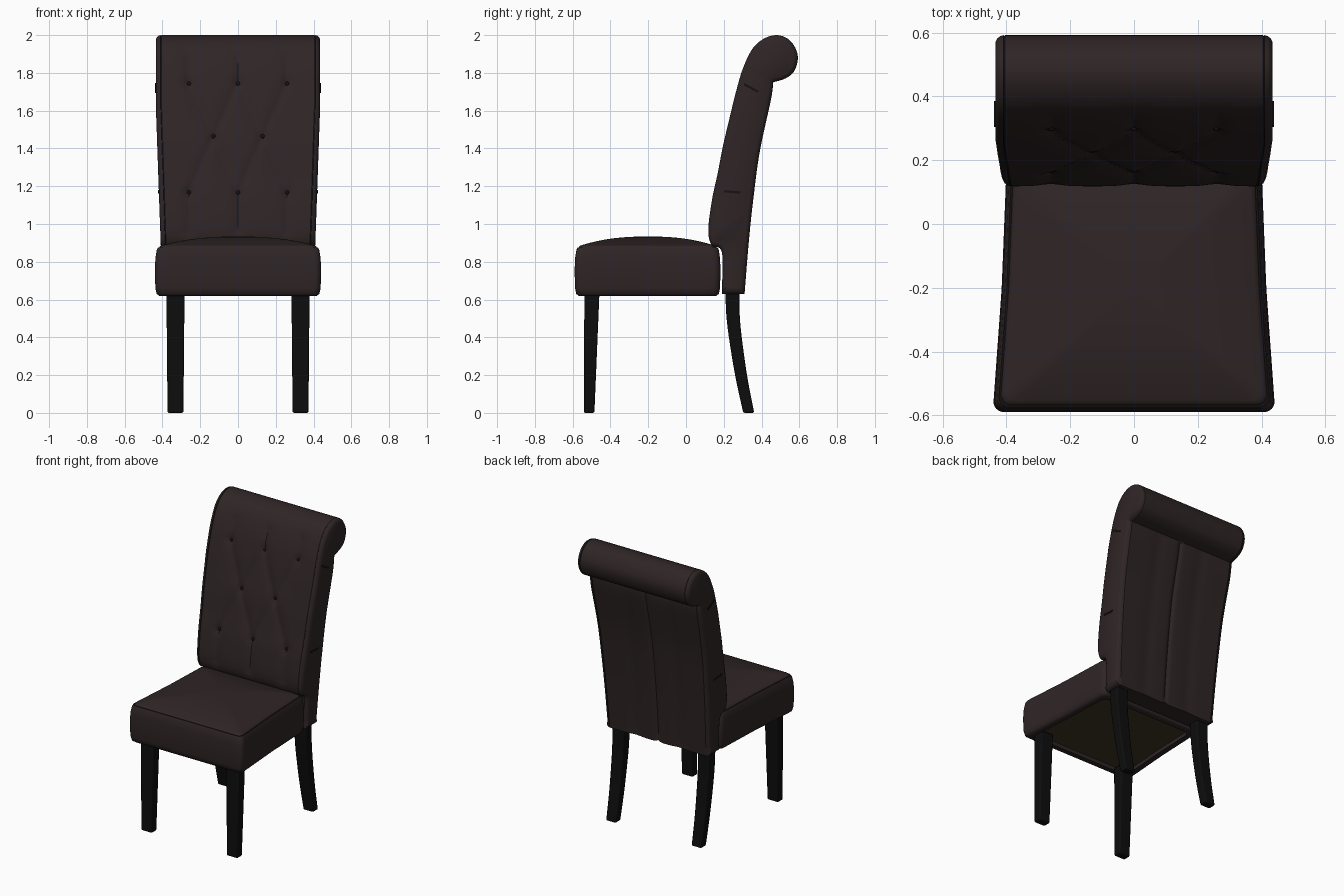
import bpy, bmesh, math
from mathutils import Vector

if "Cube" in bpy.data.objects:
    bpy.data.objects.remove(bpy.data.objects["Cube"])


def material(name, rgb):
    m = bpy.data.materials.new(name)
    m.diffuse_color = (*rgb, 1)
    m.use_nodes = True
    m.node_tree.nodes["Principled BSDF"].inputs["Base Color"].default_value = m.diffuse_color
    return m


LEATHER = material("dark brown leather", (0.028, 0.018, 0.019))
SEAM = material("seam black", (0.008, 0.006, 0.006))
WOOD = material("black wood", (0.004, 0.004, 0.004))
LINING = material("olive lining", (0.045, 0.035, 0.015))


def make(name, bm, mats, angle=40):
    bmesh.ops.recalc_face_normals(bm, faces=bm.faces[:])
    me = bpy.data.meshes.new(name)
    bm.to_mesh(me)
    bm.free()
    ob = bpy.data.objects.new(name, me)
    bpy.context.collection.objects.link(ob)
    for m in mats:
        me.materials.append(m)
    bpy.ops.object.select_all(action='DESELECT')
    ob.select_set(True)
    bpy.context.view_layer.objects.active = ob
    bpy.ops.object.shade_smooth_by_angle(angle=math.radians(angle))
    return ob


def loft(bm, rings, dark=(), caps=True):
    """Skin closed rings of points; bands listed in dark use material 1."""
    vr = [[bm.verts.new(p) for p in r] for r in rings]
    n = len(vr[0])
    for k in range(len(vr) - 1):
        for i in range(n):
            j = (i + 1) % n
            f = bm.faces.new((vr[k][i], vr[k][j], vr[k + 1][j], vr[k + 1][i]))
            f.material_index = 1 if k in dark else 0
    if caps:
        bm.faces.new(vr[0])
        bm.faces.new(vr[-1])
    return vr


def spline(pts, steps):
    p = [Vector(q) for q in pts]
    p = [p[0] * 2 - p[1]] + p + [p[-1] * 2 - p[-2]]
    out = []
    for a, b, c, d in zip(p, p[1:], p[2:], p[3:]):
        for s in range(steps):
            t = s / steps
            out.append(0.5 * (2 * b + (c - a) * t + (2 * a - 5 * b + 4 * c - d) * t * t
                              + (3 * b - a - 3 * c + d) * t ** 3))
    return out + [Vector(pts[-1])]


# Backrest: side profile (y, z) with a rolled top
front = spline([(.19, .63), (.19, .85), (.135, .89), (.118, .97), (.138, 1.13), (.168, 1.27),
                (.195, 1.41), (.228, 1.55), (.262, 1.69), (.30, 1.82), (.35, 1.925), (.41, 1.98),
                (.48, 2.0), (.54, 1.98), (.58, 1.93), (.592, 1.87), (.57, 1.805), (.525, 1.77),
                (.462, 1.75)], 7)
rear = spline([(.462, 1.75), (.45, 1.66), (.39, 1.38), (.355, 1.12), (.332, .9), (.31, .63)], 8)
prof = front + rear[1:]
inward = []
for i, p in enumerate(prof):
    t = (prof[(i + 1) % len(prof)] - prof[i - 1]).normalized()
    inward.append(Vector((t.y, -t.x)))

# Tufting: buttons joined by diagonal and vertical folds
BUTTONS = [(x, z) for z in (1.75, 1.17) for x in (-.26, 0, .26)] + [(-.13, 1.46), (.13, 1.46)]
FOLDS = []
for mx in (-.13, .13):
    FOLDS += [((mx, 1.46), (mx + dx, z)) for dx in (-.13, .13) for z in (1.17, 1.75)]
for bx in (-.26, 0, .26):
    FOLDS += [((bx, 1.75), (bx, 1.88)), ((bx, 1.17), (bx, .96))]


def seg_dist(p, a, b):
    a, b = Vector(a), Vector(b)
    t = max(0, min(1, (p - a).dot(b - a) / (b - a).length_squared))
    return (p - a - (b - a) * t).length


def half_width(z):
    return .40 + .035 * max(0, min(1, (z - .63) / 1.0))


def depth(i, x):
    y, z = prof[i]
    if i >= len(front):         # centre seam and soft wrinkles on the rear
        return .012 * math.exp(-abs(x) / .012) + .005 * math.exp(-((abs(x) - .17) / .05) ** 2)
    if y > .4 or z < .9:
        return 0
    p = Vector((x, z))
    d = .014 * math.exp(-min(seg_dist(p, a, b) for a, b in FOLDS) / .028)
    d += .012 * math.exp(-(min((p - Vector(b)).length for b in BUTTONS) / .025) ** 2)
    return d


inner = [(-.93 + 1.86 * k / 60, 0) for k in range(61)]
edge = [(.937, .003), (.942, .0), (.965, .003), (.985, .01), (1.0, .022)]
cols = [(-u, o) for u, o in reversed(edge)] + inner + edge
rings = []
for u, off in cols:
    ring = []
    for i, p in enumerate(prof):
        x = u * half_width(p.y)
        q = p + inward[i] * (off + depth(i, x) * (1 if abs(u) < .94 else .3))
        ring.append((x, q.x, q.y))
    rings.append(ring)
bm = bmesh.new()
last = len(cols) - 1
loft(bm, rings, dark=(3, last - 4))
make("backrest", bm, [LEATHER, SEAM])

# Tufting buttons and short side folds
bm = bmesh.new()
for bx, bz in BUTTONS:
    k = min(range(len(front)), key=lambda i: abs(front[i].y - bz) + (9 if front[i].x > .4 else 0))
    c = front[k] + inward[k] * .022
    vs = bmesh.ops.create_uvsphere(bm, u_segments=12, v_segments=8, radius=.012)['verts']
    bmesh.ops.scale(bm, vec=(1, .6, 1), verts=vs)
    bmesh.ops.translate(bm, vec=(bx, c.x, c.y), verts=vs)
make("tuft_buttons", bm, [SEAM])

bm = bmesh.new()
for side in (-1, 1):
    for y, z, tilt in ((.245, 1.17, -.08), (.345, 1.72, -.5)):
        vs = bmesh.ops.create_cube(bm, size=1)['verts']
        for v in vs:
            a, b = v.co.y * .085, v.co.z * .012
            v.co = (side * half_width(z) + v.co.x * .008,
                    y + a * math.cos(tilt) - b * math.sin(tilt),
                    z + a * math.sin(tilt) + b * math.cos(tilt))
make("side_folds", bm, [SEAM])


# Seat cushion: rounded, tapering outline stacked in rings, with a domed top
def seat_width(y):
    if y < -.2:
        return .415 + .028 * (-.2 - y) / .39
    return .415 - .015 * (y + .2) / .38


def outline(inset, z, s=1.0, r=.035):
    y0, y1, pts = -.59 + inset, .183 - inset, []
    corners = [(1, y0 + r, -90), (1, y1 - r, 0), (-1, y1 - r, 90), (-1, y0 + r, 180)]
    for k, (sx, cy, a0) in enumerate(corners):
        for j in range(7):
            a = math.radians(a0 + 15 * j)
            y = cy + r * math.sin(a)
            pts.append((sx * (seat_width(y) - inset - r) + r * math.cos(a), y))
        nx, ny, _ = corners[(k + 1) % 4]
        for j in range(1, 12):          # straight run to the next corner
            t = j / 12
            if k % 2 == 0:
                y = cy + (ny - cy) * t
                pts.append((sx * (seat_width(y) - inset), y))
            else:
                y = y1 if k == 1 else y0
                pts.append((sx * (1 - 2 * t) * (seat_width(y) - inset - r), y))
    return [(x * s, -.2 + (y + .2) * s, z) for x, y in pts]


side_rings = [(.055, .655), (.055, .622), (.022, .62), (.009, .63), (.003, .66), (0, .75), (.003, .82),
              (.010, .865), (.016, .876), (.022, .876), (.026, .884)]
rings = [outline(i, z) for i, z in side_rings]
for s in (.97, .92, .85, .75, .62, .48, .32, .16, .04):
    rings.append(outline(.026, .884 + .05 * (1 - s ** 2.4), s))
bm = bmesh.new()
loft(bm, rings, dark=(8,))
make("seat_cushion", bm, [LEATHER, SEAM], 50)

# Lining panel under the seat
bm = bmesh.new()
loft(bm, [outline(.05, .648), outline(.05, .654)])
make("underside_lining", bm, [LINING])


# Legs: square sections (z, y centre, y half, x centre, x half)
def leg(name, sections, side):
    bm = bmesh.new()
    loft(bm, [[(side * (cx + a * hx), cy + b * hy, z) for a, b in ((-1, -1), (1, -1), (1, 1), (-1, 1))]
              for z, cy, hy, cx, hx in sections])
    ob = make(name, bm, [WOOD])
    bev = ob.modifiers.new("soft edges", 'BEVEL')
    bev.width = .008
    bev.segments = 2
    bev.limit_method = 'ANGLE'
    bev.angle_limit = math.radians(40)


curve = spline([(.64, .245), (.5, .25), (.35, .268), (.18, .295), (0, .332)], 3)
for side, label in ((-1, "left"), (1, "right")):
    leg("front_leg_" + label, [(0, -.513, .028, .331, .042), (.64, -.498, .040, .331, .048)], side)
    leg("rear_leg_" + label, [(p.x, p.y, .029 + .008 * p.x / .64, .331, .038 + .008 * p.x / .64)
                              for p in curve], side)
